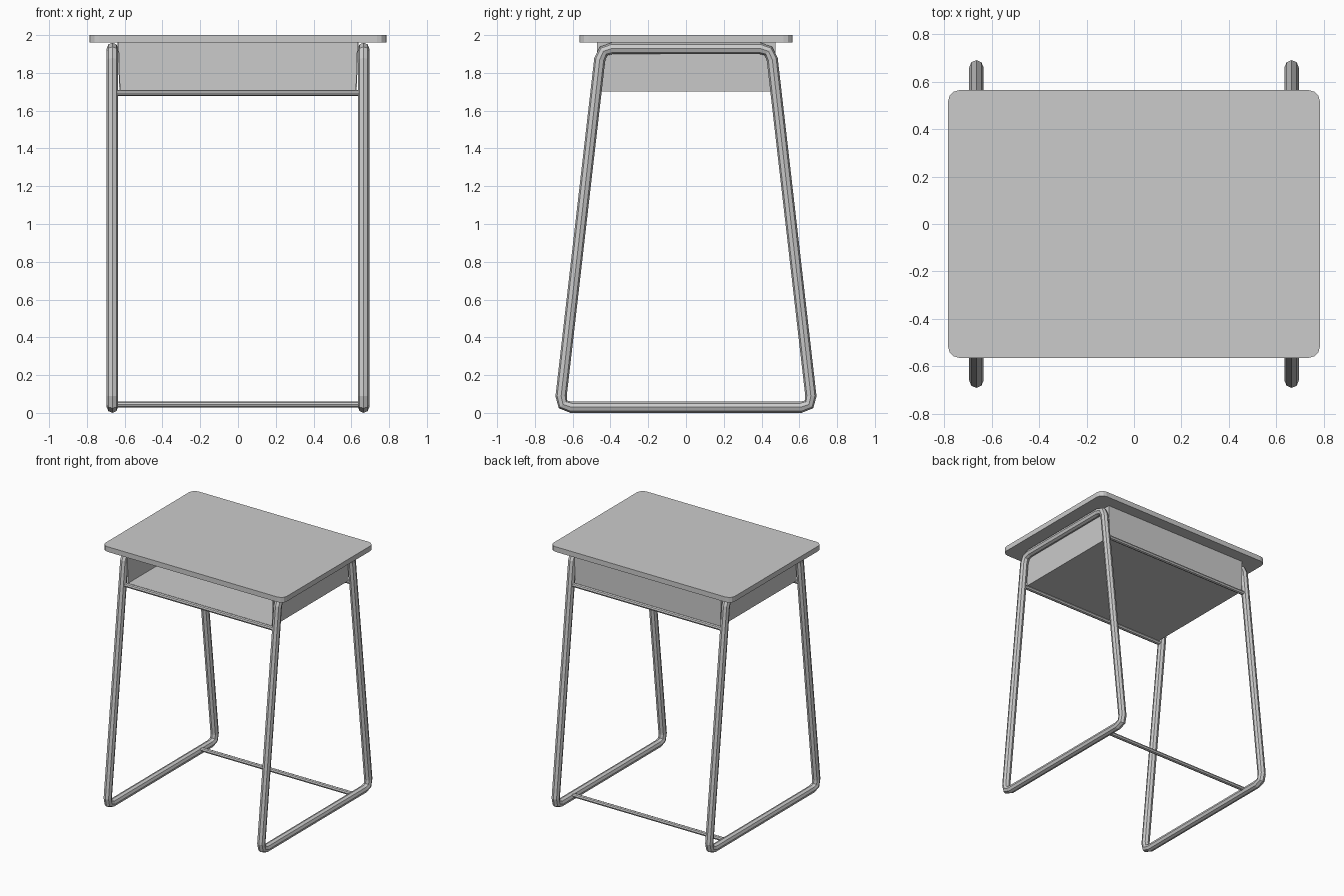
import bpy
import bmesh
from mathutils import Vector

cube = bpy.data.objects.get("Cube")
if cube:
    bpy.data.objects.remove(cube, do_unlink=True)

GREY = (0.6, 0.6, 0.6, 1)
grey = bpy.data.materials.new("plain grey")
grey.use_nodes = True
grey.diffuse_color = GREY
for node in grey.node_tree.nodes:
    if node.type == "BSDF_PRINCIPLED":
        node.inputs["Base Color"].default_value = GREY


def mesh_object(name, bm):
    bmesh.ops.recalc_face_normals(bm, faces=bm.faces)
    mesh = bpy.data.meshes.new(name)
    bm.to_mesh(mesh)
    bm.free()
    mesh.materials.append(grey)
    obj = bpy.data.objects.new(name, mesh)
    bpy.context.collection.objects.link(obj)
    return obj


def tube(name, points, radius, cyclic=False):
    """Eight-sided bar swept along a path, turned into a mesh."""
    curve = bpy.data.curves.new(name, "CURVE")
    curve.dimensions = "3D"
    curve.bevel_depth = radius
    curve.bevel_resolution = 2
    curve.use_fill_caps = True
    spline = curve.splines.new("POLY")
    spline.points.add(len(points) - 1)
    for target, point in zip(spline.points, points):
        target.co = (*point, 1)
    spline.use_cyclic_u = cyclic
    spline.use_smooth = False
    curve.materials.append(grey)
    obj = bpy.data.objects.new(name, curve)
    bpy.context.collection.objects.link(obj)
    bpy.ops.object.select_all(action="DESELECT")
    obj.select_set(True)
    bpy.context.view_layer.objects.active = obj
    bpy.ops.object.convert(target="MESH")


def rounded_loop(corners, size):
    """Replace each corner by a short two-step bend."""
    path = []
    for i, corner in enumerate(corners):
        before = corner + (corners[i - 1] - corner).normalized() * size
        after = corner + (corners[(i + 1) % len(corners)] - corner).normalized() * size
        path += [before, (before + 2 * corner + after) / 4, after]
    return path


# Table top with rounded corners
bm = bmesh.new()
bmesh.ops.create_cube(bm, size=1)
bmesh.ops.scale(bm, vec=(1.57, 1.13, 0.04), verts=bm.verts)
bmesh.ops.translate(bm, vec=(0, 0, 1.98), verts=bm.verts)
uprights = [e for e in bm.edges if abs(e.verts[0].co.z - e.verts[1].co.z) > 0.01]
bmesh.ops.bevel(bm, geom=uprights, offset=0.05, segments=3, profile=0.5, affect="EDGES")
mesh_object("table_top", bm)

# Tray of thin sheet, open at the front and slightly wider at the top
bm = bmesh.new()
depth = 0.47
low = [bm.verts.new((x, y, 1.705)) for x, y in
       ((-0.625, -depth), (-0.625, depth), (0.625, depth), (0.625, -depth))]
high = [bm.verts.new((v.co.x * 1.015, v.co.y, 1.96)) for v in low]
bm.faces.new(low)
for i in range(3):
    bm.faces.new((low[i], low[i + 1], high[i + 1], high[i]))
tray = mesh_object("book_tray", bm)
sheet = tray.modifiers.new("sheet thickness", "SOLIDIFY")
sheet.thickness = 0.008
sheet.offset = 0

# Closed side frames, wider at the floor
for side, name in ((1, "left_frame"), (-1, "right_frame")):
    x = 0.665 * side
    corners = [Vector((x, y, z)) for y, z in
               ((-0.668, 0.03), (0.668, 0.03), (0.45, 1.93), (-0.45, 1.93))]
    tube(name, rounded_loop(corners, 0.06), 0.03, True)

# Rails between the frames
for name, y, z in (("foot_rail", 0.47, 0.044),
                   ("front_tray_rail", -0.477, 1.693),
                   ("back_tray_rail", 0.477, 1.693)):
    tube(name, [(-0.65, y, z), (0.65, y, z)], 0.016)
